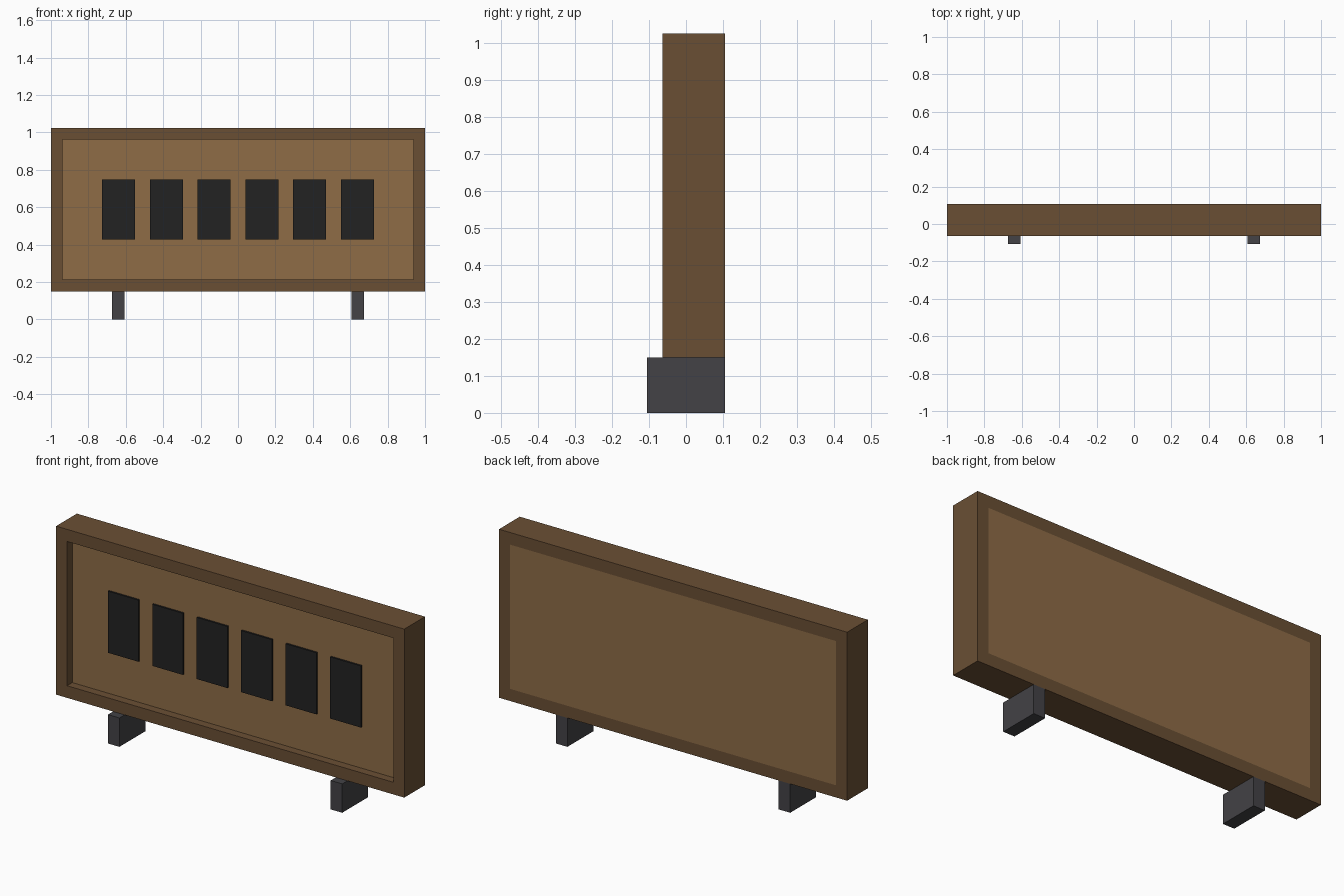
import bpy
import bmesh

if "Cube" in bpy.data.objects:
    bpy.data.objects.remove(bpy.data.objects["Cube"])


def material(name, srgb):
    m = bpy.data.materials.new(name)
    lin = [((c / 255 + 0.055) / 1.055) ** 2.4 for c in srgb]
    m.diffuse_color = (*lin, 1)
    m.use_nodes = True
    m.node_tree.nodes["Principled BSDF"].inputs["Base Color"].default_value = m.diffuse_color
    return m


dark_wood = material("dark wood", (106, 79, 52))
light_wood = material("light wood", (142, 108, 70))
black = material("black", (34, 34, 34))
grey = material("dark grey", (67, 66, 70))


def add_object(name, bm, mat):
    mesh = bpy.data.meshes.new(name)
    bmesh.ops.recalc_face_normals(bm, faces=bm.faces)
    bm.to_mesh(mesh)
    bm.free()
    mesh.materials.append(mat)
    obj = bpy.data.objects.new(name, mesh)
    bpy.context.collection.objects.link(obj)
    return obj


def box(name, x, y, z, mat):
    """Box from (min, max) ranges on each axis."""
    bm = bmesh.new()
    bmesh.ops.create_cube(bm, size=1)
    for v in bm.verts:
        v.co = [r[0] if c < 0 else r[1] for c, r in zip(v.co, (x, y, z))]
    return add_object(name, bm, mat)


FRONT, BACK = -0.064, 0.106
BOTTOM, TOP = 0.15, 1.025
RIM = 0.063

# Frame: rectangular ring, extruded front to back
bm = bmesh.new()
rings = []
for y in (FRONT, BACK):
    for inset in (0, RIM):
        xs, lo, hi = 1 - inset, BOTTOM + inset, TOP - inset
        rings.append([bm.verts.new((px, y, pz)) for px, pz in
                      ((-xs, lo), (xs, lo), (xs, hi), (-xs, hi))])
for a, b in ((0, 1), (2, 3), (0, 2), (1, 3)):
    for i in range(4):
        j = (i + 1) % 4
        bm.faces.new((rings[a][i], rings[a][j], rings[b][j], rings[b][i]))
add_object("frame", bm, dark_wood)

# Panel: recessed in front, flush with the frame at the back
PANEL = -0.021
box("panel", (RIM - 1, 1 - RIM), (PANEL, BACK),
    (BOTTOM + RIM, TOP - RIM), light_wood)

# Row of six display plates
for i in range(6):
    cx = (i - 2.5) * 0.2555
    box(f"display_plate_{i + 1}", (cx - 0.088, cx + 0.088),
        (PANEL - 0.0095, PANEL), (0.428, 0.748), black)

# Feet, reaching forward of the frame
for name, cx in (("left_foot", -0.64), ("right_foot", 0.64)):
    box(name, (cx - 0.033, cx + 0.033), (-0.106, BACK), (0, BOTTOM), grey)
